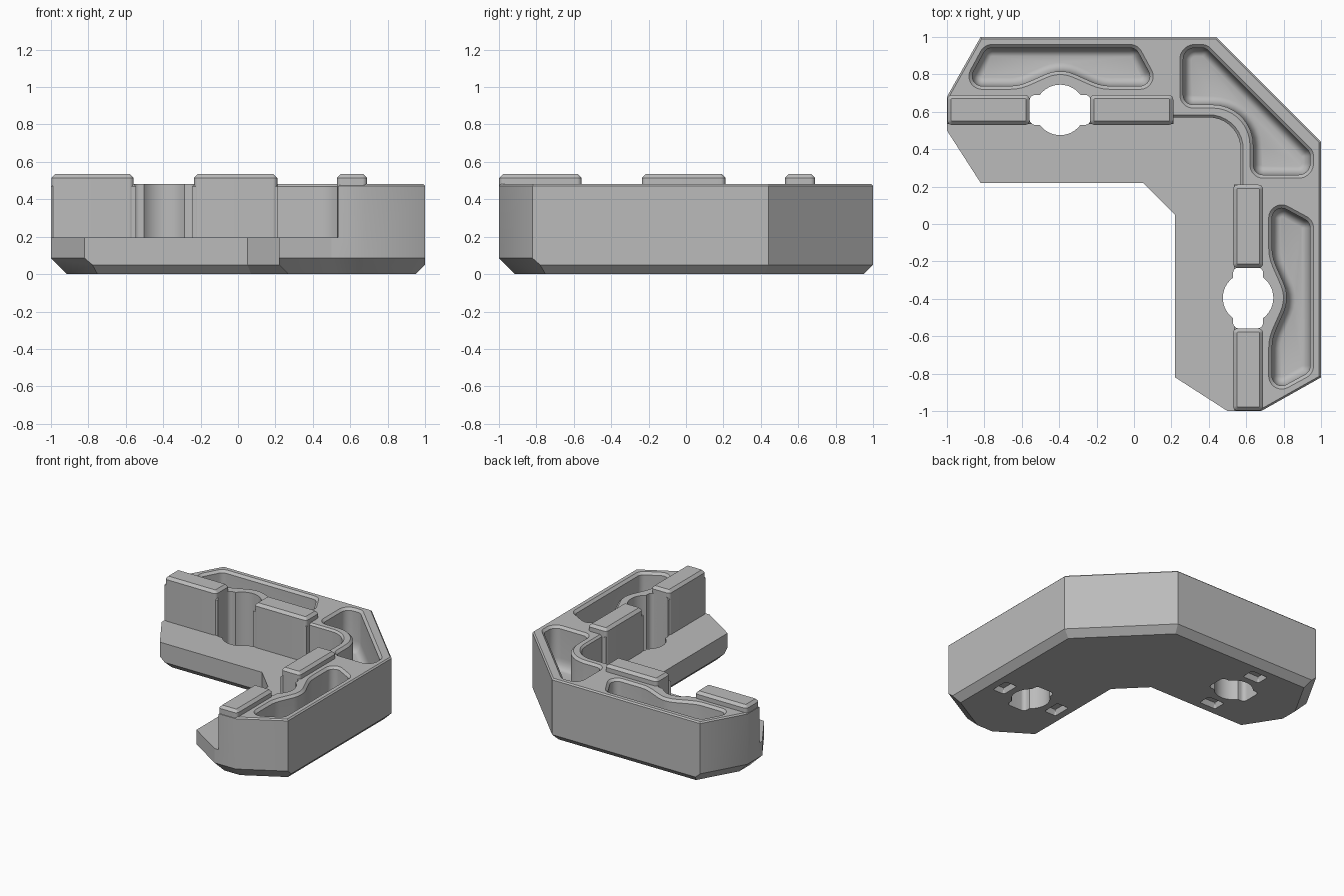
import bpy, bmesh, math
from mathutils import Vector

if "Cube" in bpy.data.objects:
    bpy.data.objects.remove(bpy.data.objects["Cube"])

GREY = (0.5, 0.5, 0.5, 1)
grey = bpy.data.materials.new("light grey")
grey.use_nodes = True
grey.diffuse_color = GREY
grey.node_tree.nodes["Principled BSDF"].inputs["Base Color"].default_value = GREY


def swap(points):
    """Mirror an outline across the diagonal, from one arm to the other."""
    return [(p[1], p[0], *p[2:]) for p in reversed(points)]


def rounded(points):
    """Outline of (x, y, radius) corners turned into arcs."""
    out = []
    for i, (x, y, r) in enumerate(points):
        p = Vector((x, y))
        a = (p - Vector(points[i - 1][:2])).normalized()
        b = (Vector(points[(i + 1) % len(points)][:2]) - p).normalized()
        if r == 0:
            out.append((x, y))
            continue
        turn = math.atan2(a.x * b.y - a.y * b.x, a.dot(b))
        side = math.copysign(1, turn)
        start = p - a * r * math.tan(abs(turn) / 2)
        centre = start + Vector((-a.y, a.x)) * r * side
        steps = max(3, round(abs(turn) / 0.17))
        for k in range(steps + 1):
            t = turn * k / steps
            d = start - centre
            out.append((centre.x + d.x * math.cos(t) - d.y * math.sin(t),
                        centre.y + d.x * math.sin(t) + d.y * math.cos(t)))
    return out


def inset(points, amount):
    """Move every edge of a counter-clockwise outline inwards."""
    out = []
    for i, q in enumerate(points):
        p = Vector(q)
        a = (p - Vector(points[i - 1])).normalized()
        b = (Vector(points[(i + 1) % len(points)]) - p).normalized()
        na, nb = Vector((-a.y, a.x)), Vector((-b.y, b.x))
        out.append(p + (na + nb) * amount / (1 + na.dot(nb)))
    return out


def loft(name, outline, rings):
    """Closed solid through insets of an outline; rings are (inset, z)."""
    bm = bmesh.new()
    loops = [[bm.verts.new((p.x, p.y, z)) for p in inset(outline, d)] for d, z in rings]
    n = len(outline)
    for low, high in zip(loops, loops[1:]):
        for i in range(n):
            j = (i + 1) % n
            bm.faces.new((low[i], low[j], high[j], high[i]))
    bm.faces.new(reversed(loops[0]))
    bm.faces.new(loops[-1])
    mesh = bpy.data.meshes.new(name)
    bm.to_mesh(mesh)
    bm.free()
    obj = bpy.data.objects.new(name, mesh)
    bpy.context.collection.objects.link(obj)
    mesh.materials.append(grey)
    return obj


def rect(cx, cy, hx, hy, r):
    return rounded([(cx - hx, cy - hy, r), (cx + hx, cy - hy, r),
                    (cx + hx, cy + hy, r), (cx - hx, cy + hy, r)])


# L-shaped body with chamfered bottom and top rims
half = [(0.44, 1), (-0.82, 1), (-1, 0.68), (-1, 0.5), (-0.82, 0.22), (0.05, 0.22)]
body = loft("bracket_body", half + swap(half),
            [(0.05, 0), (0, 0.05), (0, 0.472), (0.01, 0.482)])

# Deeper bottom chamfers around both arm ends
bm = bmesh.new()
bm.from_mesh(body.data)
for outline in (half[1:5], swap(half[1:5])):
    for p, q in zip(outline, outline[1:]):
        edge = (Vector(q) - Vector(p)).normalized()
        cut = bmesh.ops.bisect_plane(bm, geom=bm.verts[:] + bm.edges[:] + bm.faces[:],
                                     plane_co=(*p, 0.085), plane_no=(edge.y, -edge.x, -1),
                                     clear_outer=True)
        edges = [e for e in cut["geom_cut"] if isinstance(e, bmesh.types.BMEdge)]
        bmesh.ops.edgenet_fill(bm, edges=edges)
bmesh.ops.recalc_face_normals(bm, faces=bm.faces)
bm.to_mesh(body.data)
bm.free()

cutters = []

# Low ledge in front of the wall
ledge = [(-1.2, -1.2, 0), (0.535, -1.2, 0), (0.535, 0.21, 0), (0.57, 0.21, 0),
         (0.57, 0.57, 0.17), (0.21, 0.57, 0), (0.21, 0.535, 0), (-1.2, 0.535, 0)]
cutters.append(loft("ledge_cutter", rounded(ledge),
                    [(0, 0.195), (0, 0.468), (-0.014, 0.482), (-0.014, 0.6)]))

# Pockets with filleted floors and chamfered rims
FLOOR, FILLET, RIM = 0.16, 0.045, 0.018
pocket_rings = []
for k in range(6):
    t = math.pi / 2 * k / 5
    pocket_rings.append((RIM + FILLET * (1 - math.sin(t)), FLOOR + 0.08 * (1 - math.cos(t))))
pocket_rings += [(RIM, 0.464), (0, 0.482), (0, 0.6)]
arm_pocket = [(-0.93, 0.72, 0.07), (-0.61, 0.72, 0.25), (-0.395, 0.815, 0.17),
              (-0.18, 0.72, 0.25), (0.15, 0.72, 0.07), (0.02, 0.96, 0.07),
              (-0.80, 0.96, 0.07)]
corner_pocket = [(0.245, 0.62, 0.07), (0.62, 0.62, 0.2), (0.62, 0.245, 0.07),
                 (0.96, 0.245, 0.08), (0.96, 0.39, 0.07), (0.39, 0.96, 0.07),
                 (0.245, 0.96, 0.08)]
for outline in (arm_pocket, swap(arm_pocket), corner_pocket):
    cutters.append(loft("pocket_cutter", rounded(outline), pocket_rings))

# Through holes with a round middle, and small recesses underneath
HX, HY = -0.395, 0.61
through = [(0, -0.1), (0, 0.6)]
recess = [(0, -0.05), (0, 0), (0.012, 0.04)]
for flip in (False, True):
    side = swap if flip else list
    cutters.append(loft("slot_cutter", side(rect(HX, HY, 0.163, 0.08, 0.03)), through))
    circle = [(HX + 0.135 * math.cos(math.tau * k / 40),
               HY + 0.135 * math.sin(math.tau * k / 40)) for k in range(40)]
    cutters.append(loft("bore_cutter", side(circle), through))
    for dy in (-0.235, 0.235):
        cutters.append(loft("recess_cutter", side(rect(HX, HY + dy, 0.07, 0.05, 0.015)), recess))

bpy.context.view_layer.objects.active = body
for cutter in cutters:
    mod = body.modifiers.new("cut", "BOOLEAN")
    mod.operation = "DIFFERENCE"
    mod.solver = "EXACT"
    mod.object = cutter
    bpy.ops.object.modifier_apply(modifier=mod.name)
for cutter in cutters:
    bpy.data.objects.remove(cutter)

# Raised rounded ribs on either side of each hole
parts = [body]
for label, x0, x1 in (("outer", -0.998, -0.558), ("inner", -0.235, 0.21)):
    outline = rect((x0 + x1) / 2, 0.61, (x1 - x0) / 2, 0.08, 0.025)
    for arm, shape in (("back", outline), ("side", swap(outline))):
        parts.append(loft(f"{label}_rib_{arm}_arm", shape,
                          [(0, 0.15), (0, 0.515), (0.02, 0.535)]))

# Smooth the curves and keep the chamfers crisp
bpy.ops.object.select_all(action="DESELECT")
for part in parts:
    part.select_set(True)
bpy.ops.object.shade_smooth_by_angle(angle=math.radians(30))
